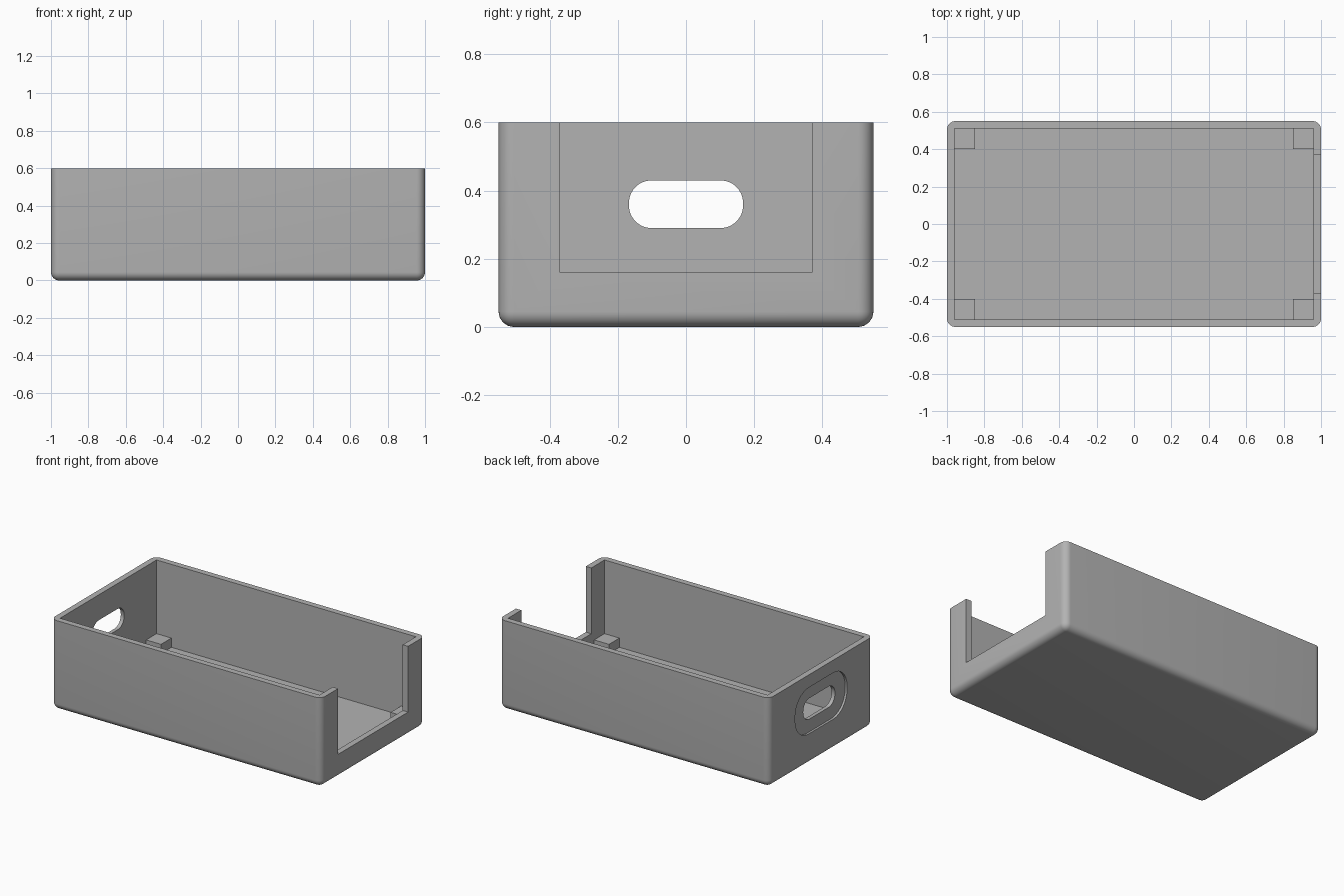
import bpy, bmesh, math
from mathutils import Vector

old = bpy.data.objects.get("Cube")
if old:
    bpy.data.objects.remove(old, do_unlink=True)

grey = bpy.data.materials.new("matte_grey")
grey.use_nodes = True
colour = (0.45, 0.45, 0.45, 1)
grey.diffuse_color = colour
grey.node_tree.nodes["Principled BSDF"].inputs["Base Color"].default_value = colour


def block(name, low, high, radius=0, pick=None, segments=8):
    """Box between two corners, with the picked edges rounded."""
    low, high = Vector(low), Vector(high)
    bm = bmesh.new()
    bmesh.ops.create_cube(bm, size=1)
    for v in bm.verts:
        v.co = Vector([a + (c + 0.5) * (b - a) for a, b, c in zip(low, high, v.co)])
    if radius:
        bmesh.ops.bevel(bm, geom=[e for e in bm.edges if pick(e)], offset=radius,
                        segments=segments, profile=0.5, affect='EDGES')
    mesh = bpy.data.meshes.new(name)
    bm.to_mesh(mesh)
    bm.free()
    mesh.materials.append(grey)
    obj = bpy.data.objects.new(name, mesh)
    bpy.context.collection.objects.link(obj)
    return obj


def combine(target, tool, operation):
    """Apply a boolean and discard the tool."""
    bpy.context.view_layer.objects.active = target
    mod = target.modifiers.new("cut", 'BOOLEAN')
    mod.operation, mod.object, mod.solver = operation, tool, 'EXACT'
    bpy.ops.object.modifier_apply(modifier=mod.name)
    bpy.data.objects.remove(tool, do_unlink=True)


def slot(name, x0, x1, width, height, radius):
    """Rounded slot cutter running along x."""
    z = 0.36
    return block(name, (x0, -width / 2, z - height / 2), (x1, width / 2, z + height / 2),
                 radius, lambda e: abs(e.verts[0].co.x - e.verts[1].co.x) > 1e-4)


TOP, FLOOR = 0.60, 0.045
# Outer shell: all edges rounded except the top rim
tray = block("open_tray", (-1, -0.55, 0), (1, 0.55, TOP), 0.045,
             lambda e: min(v.co.z for v in e.verts) < TOP / 2)

# Interior, open end notch, recessed surround and slot
combine(tray, block("cavity", (-0.96, -0.51, FLOOR), (0.96, 0.51, 1)), 'DIFFERENCE')
combine(tray, block("end_notch", (0.9, -0.37, 0.16), (1.1, 0.37, 1)), 'DIFFERENCE')
combine(tray, slot("recess", -1.1, -0.985, 0.55, 0.31, 0.145), 'DIFFERENCE')
combine(tray, slot("handle_slot", -1.1, -0.9, 0.335, 0.14, 0.066), 'DIFFERENCE')

# Corner support blocks, bedded into the walls and floor
for sx in (-1, 1):
    for sy in (-1, 1):
        xs = sorted((sx * 0.85, sx * 0.98))
        ys = sorted((sy * 0.40, sy * 0.53))
        post = block("corner_support", (xs[0], ys[0], 0.025), (xs[1], ys[1], 0.107))
        combine(tray, post, 'UNION')

# Smooth rounds, crisp edges
bpy.ops.object.select_all(action='DESELECT')
tray.select_set(True)
bpy.context.view_layer.objects.active = tray
bpy.ops.object.shade_smooth_by_angle(angle=math.radians(30))
